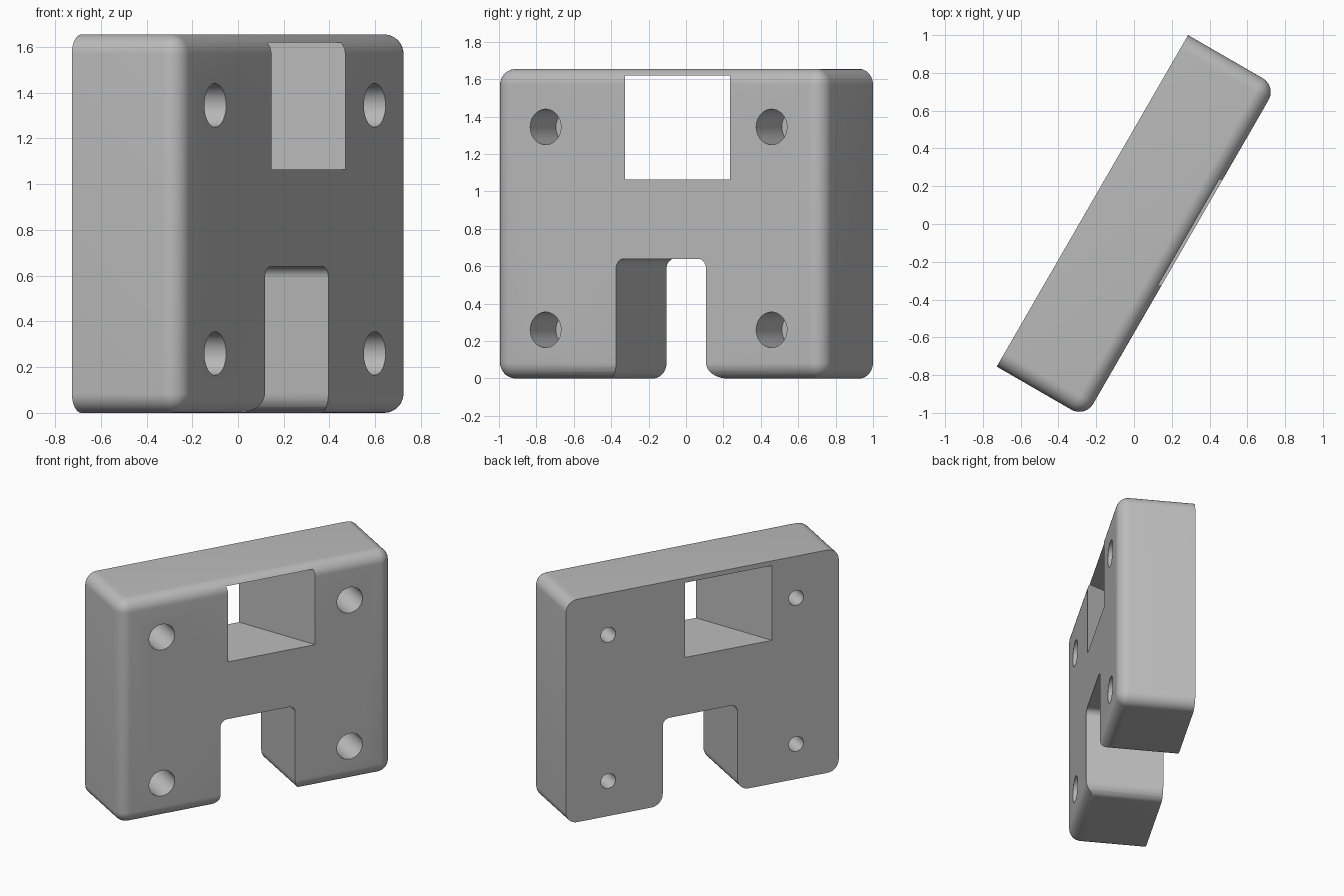
import bpy, bmesh
from math import cos, sin, pi, radians
from mathutils import Matrix, Vector

if "Cube" in bpy.data.objects:
    bpy.data.objects.remove(bpy.data.objects["Cube"], do_unlink=True)

TURN = radians(60)             # block stands turned about z
X0, X1 = -1.017, 1.009         # block extents in its own frame
FRONT, BACK, TOP = -0.289, 0.252, 1.655
R = 0.085                      # outer rounding

grey = bpy.data.materials.new("plain_grey")
grey.use_nodes = True
grey.diffuse_color = (0.5, 0.5, 0.5, 1)
grey.node_tree.nodes["Principled BSDF"].inputs["Base Color"].default_value = (0.5, 0.5, 0.5, 1)


def finish(bm, name, turn=TURN):
    bmesh.ops.recalc_face_normals(bm, faces=bm.faces)
    mesh = bpy.data.meshes.new(name)
    bm.to_mesh(mesh)
    bm.free()
    mesh.materials.append(grey)
    obj = bpy.data.objects.new(name, mesh)
    obj.rotation_euler.z = turn
    bpy.context.collection.objects.link(obj)
    return obj


def box(lo, hi):
    bm = bmesh.new()
    lo, hi = Vector(lo), Vector(hi)
    bmesh.ops.create_cube(bm, size=1, matrix=Matrix.Translation((lo + hi) / 2)
                          @ Matrix.Diagonal((*(hi - lo), 1)))
    return bm


def arc(cx, cz, r, start, end, steps=10):
    angles = [radians(start + (end - start) * i / steps) for i in range(steps + 1)]
    return [(cx + r * cos(a), cz + r * sin(a)) for a in angles]


def cylinder(x, z, radius, y0, y1, name):
    bm = bmesh.new()
    bmesh.ops.create_cone(bm, cap_ends=True, segments=48, radius1=radius, radius2=radius,
                          depth=y1 - y0, matrix=Matrix.Translation((x, (y0 + y1) / 2, z))
                          @ Matrix.Rotation(pi / 2, 4, "X"))
    return finish(bm, name)


# Block: every edge rounded except those of the flat back
bm = box((X0, FRONT, 0), (X1, BACK, TOP))
edges = [e for e in bm.edges if not all(v.co.y > 0 for v in e.verts)]
bmesh.ops.bevel(bm, geom=edges, offset=R, segments=10, profile=0.5, affect="EDGES")
block = finish(bm, "mounting_block")

# Bottom slot: rounded top corners, flared foot corners
L, W, H, r = -0.265, 0.29, 0.64, 0.05
outline = ([(L - R, -0.1)] + arc(L - R, R, R, -90, 0)
           + arc(L + r, H - r, r, 180, 90) + arc(W - r, H - r, r, 90, 0)
           + arc(W + R, R, R, 180, 270) + [(W + R, -0.1)])
bm = bmesh.new()
face = bm.faces.new([bm.verts.new((x, -0.6, z)) for x, z in outline])
sweep = bmesh.ops.extrude_face_region(bm, geom=[face])
bmesh.ops.translate(bm, vec=(0, 1.2, 0),
                    verts=[v for v in sweep["geom"] if isinstance(v, bmesh.types.BMVert)])
cutters = [finish(bm, "slot_cutter")]

# Window runs straight along x, oblique to the block
cutters.append(finish(box((-1, -0.325, 1.065), (1, 0.235, 1.62)), "window_cutter", 0))

# Four counterbored screw holes
for x in (-0.7, 0.695):
    for z in (0.26, 1.345):
        cutters.append(cylinder(x, z, 0.095, FRONT - 0.2, FRONT + 0.275, "bore_cutter"))
        cutters.append(cylinder(x, z, 0.055, FRONT + 0.1, BACK + 0.2, "screw_cutter"))

bpy.context.view_layer.update()
bpy.ops.object.select_all(action="DESELECT")
block.select_set(True)
bpy.context.view_layer.objects.active = block
for cutter in cutters:
    cutter.hide_render = True
    cut = block.modifiers.new("cut", "BOOLEAN")
    cut.operation, cut.solver, cut.object = "DIFFERENCE", "EXACT", cutter
    bpy.ops.object.modifier_apply(modifier=cut.name)
    bpy.data.objects.remove(cutter, do_unlink=True)

bpy.ops.object.shade_smooth_by_angle(angle=radians(30))
